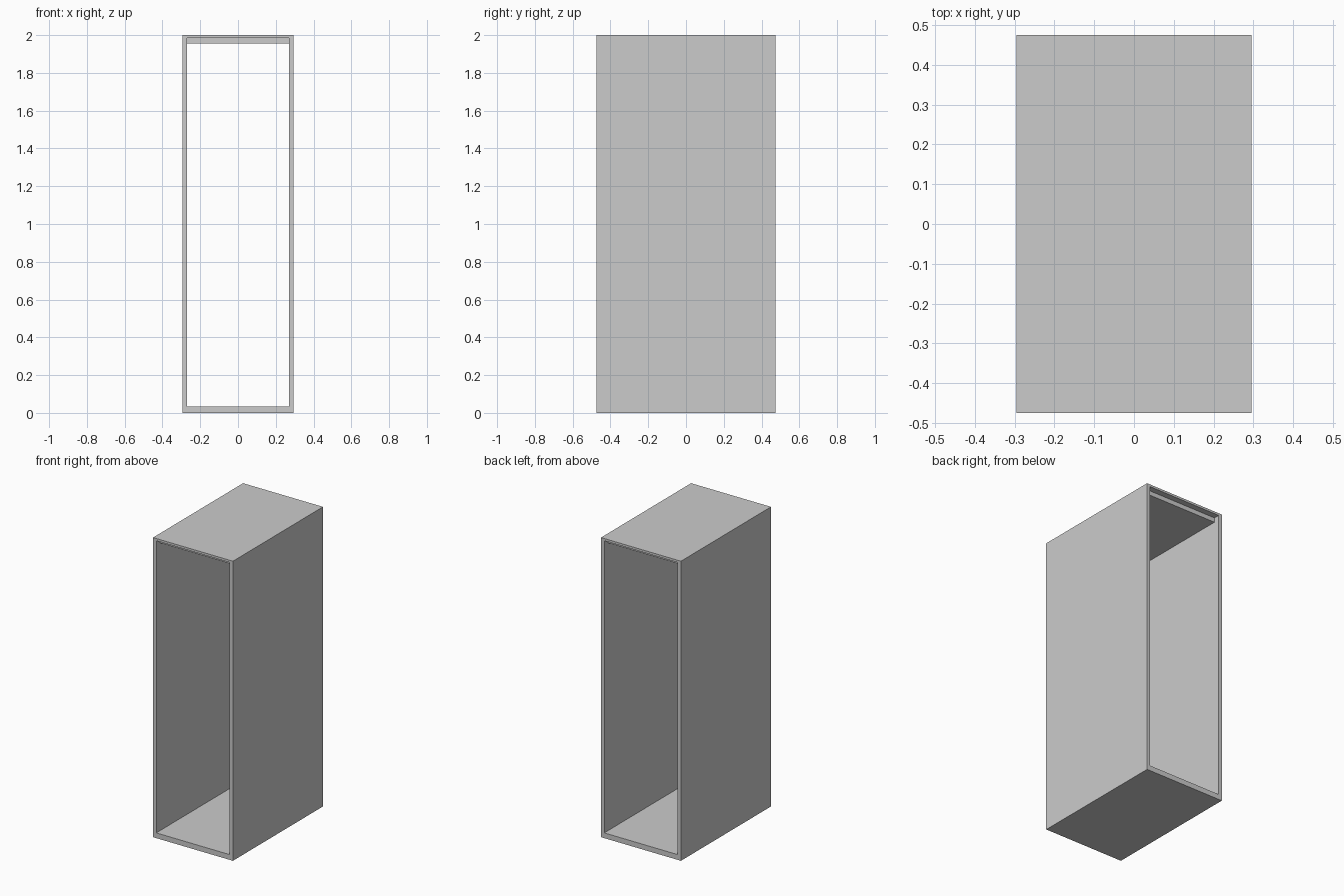
import bpy

# Remove the default object
cube = bpy.data.objects.get("Cube")
if cube:
    bpy.data.objects.remove(cube, do_unlink=True)

# Overall size and panel thicknesses
WIDTH, DEPTH, HEIGHT = 0.59, 0.95, 2.0
SIDE, BASE, TOP = 0.024, 0.035, 0.015
CEILING, RECESS = 0.03, 0.04
INNER = WIDTH - 2 * SIDE

grey = bpy.data.materials.new("light grey")
grey.use_nodes = True
color = (0.6, 0.6, 0.6, 1)
grey.diffuse_color = color
grey.node_tree.nodes["Principled BSDF"].inputs["Base Color"].default_value = color


def panel(name, x, z, width, depth, height):
    """Box centred on x and y = 0 with its underside at z."""
    bpy.ops.mesh.primitive_cube_add(size=1, location=(x, 0, z + height / 2))
    obj = bpy.context.object
    obj.name = name
    obj.scale = (width, depth, height)
    bpy.ops.object.transform_apply(location=False, rotation=False, scale=True)
    obj.data.materials.append(grey)
    return obj


# Full-height side walls
for name, sign in (("left_wall", 1), ("right_wall", -1)):
    panel(name, sign * (WIDTH - SIDE) / 2, 0, SIDE, DEPTH, HEIGHT)

# Base and top fitted between the walls
panel("base_panel", 0, 0, INNER, DEPTH, BASE)
panel("top_panel", 0, HEIGHT - TOP, INNER, DEPTH, TOP)

# Ceiling panel set back from both open ends
panel("ceiling_panel", 0, HEIGHT - TOP - CEILING, INNER, DEPTH - 2 * RECESS, CEILING)
